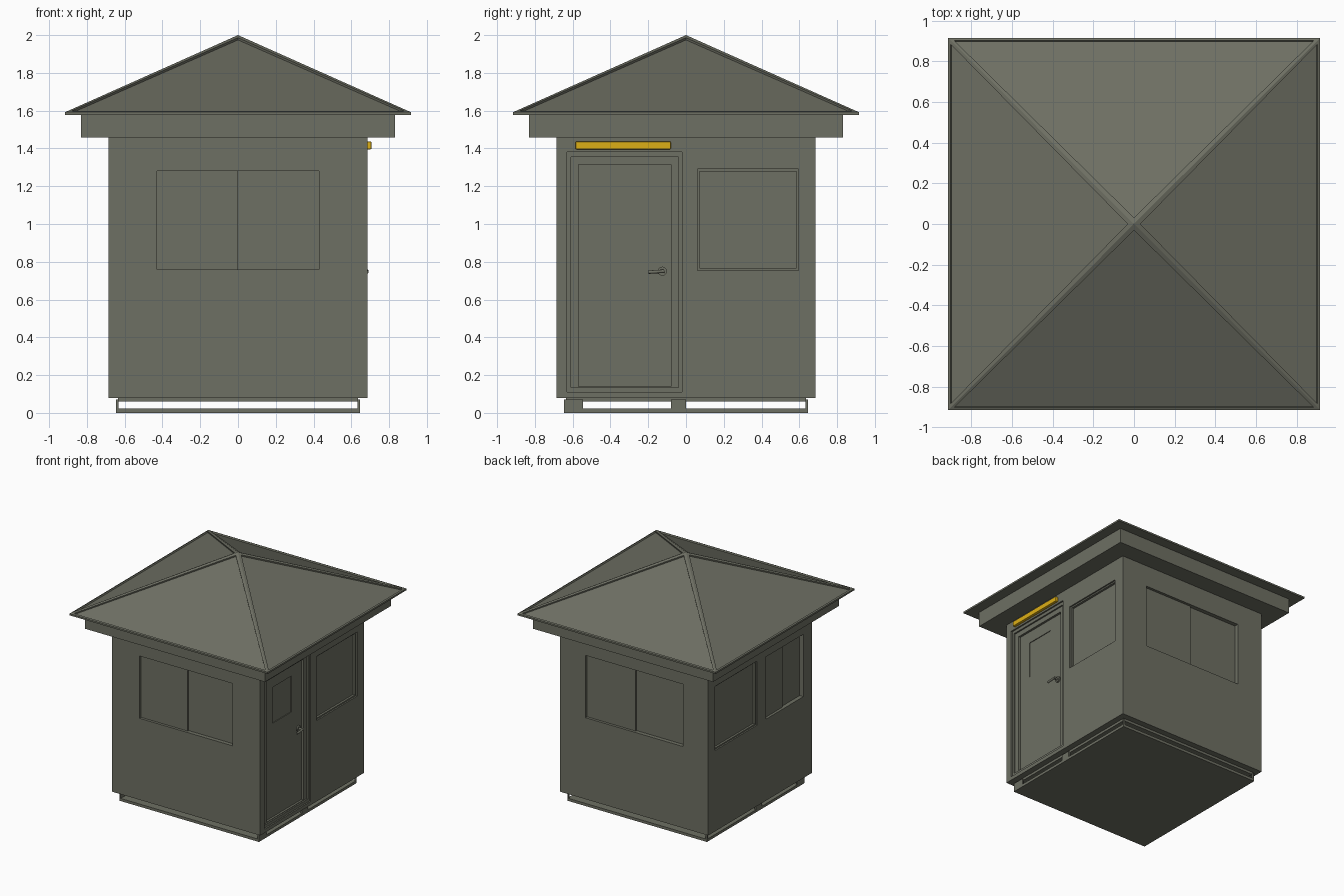
import bpy
import bmesh
from mathutils import Matrix, Vector

if "Cube" in bpy.data.objects:
    bpy.data.objects.remove(bpy.data.objects["Cube"], do_unlink=True)


def material(name, rgb):
    m = bpy.data.materials.new(name)
    m.use_nodes = True
    m.diffuse_color = (*rgb, 1)
    m.node_tree.nodes["Principled BSDF"].inputs["Base Color"].default_value = (*rgb, 1)
    return m


OLIVE = material("olive_grey", (0.155, 0.16, 0.125))
YELLOW = material("lamp_yellow", (0.72, 0.43, 0.008))


def finish(name, bm, mat=OLIVE):
    bmesh.ops.recalc_face_normals(bm, faces=bm.faces)
    mesh = bpy.data.meshes.new(name)
    bm.to_mesh(mesh)
    bm.free()
    mesh.materials.append(mat)
    obj = bpy.data.objects.new(name, mesh)
    bpy.context.collection.objects.link(obj)
    return obj


def box(name, x, y, z, mat=OLIVE, bevel=0):
    """Box from (min, max) pairs on each axis."""
    lo, hi = Vector((x[0], y[0], z[0])), Vector((x[1], y[1], z[1]))
    bm = bmesh.new()
    bmesh.ops.create_cube(bm, size=1)
    bmesh.ops.scale(bm, vec=hi - lo, verts=bm.verts)
    bmesh.ops.translate(bm, vec=(lo + hi) / 2, verts=bm.verts)
    if bevel:
        bmesh.ops.bevel(bm, geom=bm.edges[:], offset=bevel, segments=2,
                        profile=0.5, affect='EDGES')
    return finish(name, bm, mat)


def rod(name, start, end, r, sides=12):
    """Cylinder between two points."""
    a, b = Vector(start), Vector(end)
    bm = bmesh.new()
    bmesh.ops.create_cone(bm, cap_ends=True, segments=sides, radius1=r, radius2=r,
                          depth=(b - a).length)
    turn = (b - a).to_track_quat('Z', 'Y').to_matrix().to_4x4()
    bm.transform(Matrix.Translation((a + b) / 2) @ turn)
    obj = finish(name, bm)
    obj.data.shade_smooth()
    obj.data.set_sharp_from_angle(angle=0.7)
    return obj


WALL = 0.685
walls = box("walls", (-WALL, WALL), (-WALL, WALL), (0.08, 1.47))


def recess(side, u, z, depth):
    """Cut a rectangular recess into one wall and drop the cutter."""
    sign = 1 if side in ("right", "back") else -1
    out = sorted((sign * (WALL - depth), sign * (WALL + 0.1)))
    x, y = (out, u) if side in ("right", "left") else (u, out)
    cutter = box("recess_cutter", x, y, z)
    cutter.hide_render = True
    mod = walls.modifiers.new("recess", 'BOOLEAN')
    mod.object, mod.operation, mod.solver = cutter, 'DIFFERENCE', 'EXACT'
    bpy.context.view_layer.objects.active = walls
    bpy.ops.object.modifier_apply(modifier=mod.name)
    bpy.data.objects.remove(cutter, do_unlink=True)


def sliding_window(side, u, z, deep_half):
    """Two panes, one set further back than the other."""
    mid = sum(u) / 2
    recess(side, u, z, 0.022)
    recess(side, (u[0], mid) if deep_half < 0 else (mid, u[1]), z, 0.034)


def framed_window(side, u, z):
    recess(side, u, z, 0.012)
    recess(side, (u[0] + 0.011, u[1] - 0.011), (z[0] + 0.011, z[1] - 0.011), 0.03)


# Windows
sliding_window("front", (-0.43, 0.43), (0.76, 1.28), 1)
sliding_window("back", (-0.45, 0.45), (0.76, 1.28), -1)
sliding_window("left", (-0.57, -0.08), (0.76, 1.28), -1)
framed_window("right", (0.06, 0.595), (0.755, 1.29))
framed_window("left", (0.04, 0.595), (0.755, 1.29))

# Stepped doorway, door leaf and its small window
recess("right", (-0.63, -0.02), (0.11, 1.38), 0.012)
recess("right", (-0.61, -0.04), (0.135, 1.355), 0.024)
recess("right", (-0.57, -0.08), (0.14, 1.315), 0.042)
recess("right", (-0.465, -0.215), (0.92, 1.22), 0.048)
LEAF = WALL - 0.042

# Door handle
rod("handle_rose", (LEAF - 0.005, -0.125, 0.75), (LEAF + 0.012, -0.125, 0.75), 0.024, 20)
rod("handle_stem", (LEAF, -0.125, 0.75), (WALL, -0.125, 0.75), 0.01)
rod("handle_lever", (WALL - 0.002, -0.115, 0.75), (WALL - 0.002, -0.2, 0.745), 0.009)

# Lamp above the door
box("door_lamp", (WALL - 0.005, 0.707), (-0.585, -0.08), (1.395, 1.437), YELLOW, 0.006)

# Base frame: bottom plate, upper tray and thin side plates with open slots between
box("base_plate", (-0.645, 0.645), (-0.645, 0.645), (0, 0.022))
box("base_tray", (-0.635, 0.635), (-0.635, 0.635), (0.06, 0.085))
for sx, side in ((-1, "left"), (1, "right")):
    x = sorted((sx * 0.645, sx * 0.632))
    for label, y in (("front", (-0.645, -0.545)), ("middle", (-0.08, 0.0)),
                     ("back", (0.632, 0.645))):
        box(f"base_support_{side}_{label}", x, y, (0.01, 0.07))

# Fascia band under the eaves
box("fascia", (-0.832, 0.832), (-0.832, 0.832), (1.457, 1.585))

# Hipped roof with sunken panels between the raised hips and eaves
EAVE = 0.915
bm = bmesh.new()
rings = [[bm.verts.new((sx * EAVE, sy * EAVE, z))
          for sx, sy in ((-1, -1), (1, -1), (1, 1), (-1, 1))] for z in (1.578, 1.592)]
apex = bm.verts.new((0, 0, 2.0))
bm.faces.new(rings[0])
slopes = []
for i in range(4):
    j = (i + 1) % 4
    bm.faces.new((rings[0][i], rings[0][j], rings[1][j], rings[1][i]))
    slopes.append(bm.faces.new((rings[1][i], rings[1][j], apex)))
bmesh.ops.recalc_face_normals(bm, faces=bm.faces)
bmesh.ops.inset_individual(bm, faces=slopes, thickness=0.034, depth=0)
bmesh.ops.inset_individual(bm, faces=slopes, thickness=0.002, depth=-0.012)
finish("roof", bm)
